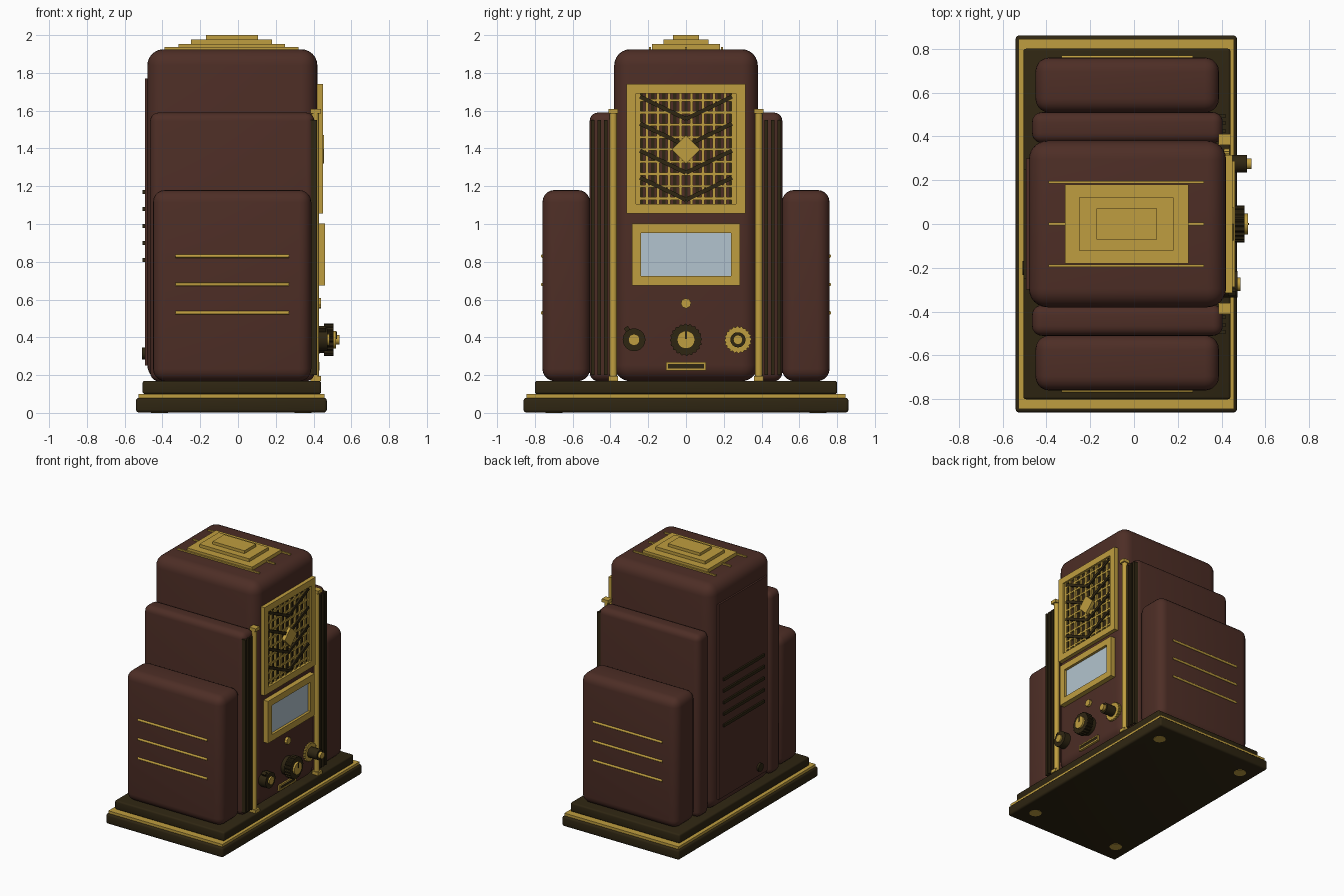
import bpy, bmesh, math
from mathutils import Matrix, Vector

if "Cube" in bpy.data.objects:
    bpy.data.objects.remove(bpy.data.objects["Cube"])


def colour(name, rgb):
    m = bpy.data.materials.new(name)
    m.diffuse_color = (*rgb, 1)
    m.use_nodes = True
    m.node_tree.nodes["Principled BSDF"].inputs["Base Color"].default_value = m.diffuse_color
    return m


WOOD = colour("brown wood", (0.075, 0.027, 0.019))
GOLD = colour("brass", (0.52, 0.34, 0.05))
DARK = colour("dark trim", (0.028, 0.019, 0.006))
GLASS = colour("pale glass", (0.45, 0.55, 0.62))


def finish(bm, name, mat, smooth=False):
    bmesh.ops.recalc_face_normals(bm, faces=bm.faces)
    me = bpy.data.meshes.new(name)
    bm.to_mesh(me)
    bm.free()
    me.materials.append(mat)
    ob = bpy.data.objects.new(name, me)
    bpy.context.collection.objects.link(ob)
    if smooth:
        bpy.context.view_layer.objects.active = ob
        ob.select_set(True)
        bpy.ops.object.shade_smooth_by_angle(angle=math.radians(35))
        ob.select_set(False)
    return ob


def add_box(bm, x, y, z, turn=0):
    # box from ranges, optionally turned about the x axis
    c = Vector(((x[0] + x[1]) / 2, (y[0] + y[1]) / 2, (z[0] + z[1]) / 2))
    s = Matrix.Diagonal((x[1] - x[0], y[1] - y[0], z[1] - z[0], 1))
    m = Matrix.Translation(c) @ Matrix.Rotation(turn, 4, 'X') @ s
    bmesh.ops.create_cube(bm, size=1, matrix=m)


def box(name, mat, x, y, z, bevel=0, seg=5, turn=0):
    bm = bmesh.new()
    add_box(bm, x, y, z, turn)
    if bevel:
        bmesh.ops.bevel(bm, geom=bm.edges[:], offset=bevel, segments=seg,
                        profile=0.5, affect='EDGES')
    return finish(bm, name, mat, bevel > 0)


def boxes(name, mat, items):
    bm = bmesh.new()
    for it in items:
        add_box(bm, *it)
    return finish(bm, name, mat)


def frame(name, mat, x, y, z, w):
    return boxes(name, mat, [
        (x, y, (z[1] - w, z[1])), (x, y, (z[0], z[0] + w)),
        (x, (y[0], y[0] + w), (z[0] + w, z[1] - w)),
        (x, (y[1] - w, y[1]), (z[0] + w, z[1] - w))])


def rod(name, mat, a, b, r, sides=24):
    a, b = Vector(a), Vector(b)
    bm = bmesh.new()
    m = Matrix.Translation((a + b) / 2) @ (b - a).to_track_quat('Z', 'Y').to_matrix().to_4x4()
    bmesh.ops.create_cone(bm, cap_ends=True, segments=sides, radius1=r, radius2=r,
                          depth=(b - a).length, matrix=m)
    return finish(bm, name, mat, True)


def fluted(name, mat, x, y, z, r, teeth=20):
    # disc with ribbed rim, axis along x
    bm = bmesh.new()
    ring = []
    for i in range(teeth * 4):
        t = 2 * math.pi * i / (teeth * 4)
        q = r if i % 4 < 2 else r * 0.92
        ring.append(bm.verts.new((x[0], y + q * math.cos(t), z + q * math.sin(t))))
    f = bm.faces.new(ring)
    ext = bmesh.ops.extrude_face_region(bm, geom=[f], use_keep_orig=True)
    vs = [v for v in ext['geom'] if isinstance(v, bmesh.types.BMVert)]
    bmesh.ops.translate(bm, verts=vs, vec=(x[1] - x[0], 0, 0))
    return finish(bm, name, mat)


# plinth
box("base_slab", DARK, (-0.54, 0.47), (-0.86, 0.86), (0.002, 0.08), 0.015, 3)
box("base_trim", GOLD, (-0.527, 0.457), (-0.845, 0.845), (0.078, 0.1))
box("upper_plinth", DARK, (-0.505, 0.44), (-0.8, 0.8), (0.1, 0.17), 0.012, 3)
for x in (-0.415, 0.345):
    for y in (-0.7, 0.7):
        rod("foot_pad", GOLD, (x, y, 0), (x, y, 0.02), 0.045)

# stepped cabinet
box("cabinet_core", WOOD, (-0.48, 0.42), (-0.38, 0.38), (0.168, 1.925), 0.085, 6)
for s in (-1, 1):
    def yr(a, b):
        return tuple(sorted((s * a, s * b)))
    box("shoulder", WOOD, (-0.465, 0.405), yr(0.37, 0.51), (0.168, 1.59), 0.045)
    box("side_wing", WOOD, (-0.45, 0.388), yr(0.508, 0.76), (0.168, 1.18), 0.065)
    boxes("shoulder_flutes", DARK,
          [((0.37, 0.418), yr(c - 0.009, c + 0.009), (0.2, 1.55)) for c in (0.425, 0.46, 0.493)])
    # brass columns
    rod("column", GOLD, (0.41, s * 0.385, 0.18), (0.41, s * 0.385, 1.59), 0.02)
    box("column_cap", GOLD, (0.385, 0.44), yr(0.36, 0.41), (1.585, 1.61))
    box("column_foot", GOLD, (0.385, 0.44), yr(0.36, 0.41), (0.17, 0.195))
    for z in (0.53, 0.68, 0.83):
        rod("side_strip", GOLD, (-0.33, s * 0.76, z), (0.27, s * 0.76, z), 0.009, 12)

# stepped crown
for i, (x0, x1, h) in enumerate([(-0.315, 0.248, 0.18), (-0.25, 0.18, 0.12), (-0.17, 0.105, 0.07)]):
    box("crown_step", GOLD, (x0, x1), (-h, h), (1.92 if i == 0 else 1.928 + 0.025 * i, 1.953 + 0.0235 * i))
boxes("crown_strips", GOLD,
      [((-0.39, 0.32), (y - 0.006, y + 0.006), (1.915, 1.936)) for y in (-0.19, 0, 0.19)])

# speaker grille
frame("grille_frame", GOLD, (0.415, 0.45), (-0.315, 0.315), (1.055, 1.742), 0.05)
box("grille_back", WOOD, (0.41, 0.422), (-0.27, 0.27), (1.1, 1.7))
boxes("grille_slats", DARK, [((0.42, 0.428), (i * 0.059 - 0.009, i * 0.059 + 0.009), (1.105, 1.692))
                             for i in range(-4, 5)])
boxes("grille_bars", GOLD,
      [((0.42, 0.436), (s * (0.03 + 0.059 * i) - 0.008, s * (0.03 + 0.059 * i) + 0.008), (1.105, 1.692))
       for i in range(4) for s in (-1, 1)]
      + [((0.42, 0.436), (-0.265, 0.265), (z / 1000 - 0.007, z / 1000 + 0.007))
         for z in range(1135, 1690, 65)]
      + [((0.42, 0.436), (s * 0.254 - 0.013, s * 0.254 + 0.013), (1.105, 1.692)) for s in (-1, 1)])
boxes("grille_chevrons", DARK,
      [((0.424, 0.443), (s * 0.122 - 0.135, s * 0.122 + 0.135), (z - 0.011, z + 0.011), s * 0.45)
       for z in (1.615, 1.473, 1.33, 1.187) for s in (-1, 1)])
box("grille_diamond", GOLD, (0.425, 0.456), (-0.053, 0.053), (1.342, 1.448), turn=math.pi / 4)

# tuning dial
frame("dial_frame", GOLD, (0.415, 0.46), (-0.287, 0.287), (0.675, 1.003), 0.05)
box("dial_glass", GLASS, (0.41, 0.44), (-0.24, 0.24), (0.72, 0.96))

# pilot lamp and maker plate
fluted("pilot_lamp", GOLD, (0.41, 0.44), 0, 0.58, 0.027, 8)
frame("plate_frame", GOLD, (0.41, 0.432), (-0.105, 0.105), (0.225, 0.27), 0.01)
box("plate_inset", DARK, (0.41, 0.427), (-0.097, 0.097), (0.233, 0.262))

# main knob
Z = 0.387
rod("main_knob_skirt", DARK, (0.41, 0, Z), (0.46, 0, Z), 0.07, 40)
fluted("main_knob", DARK, (0.455, 0.505), 0, Z, 0.085)
rod("main_knob_cap", GOLD, (0.5, 0, Z), (0.52, 0, Z), 0.047, 32)
box("main_knob_mark", DARK, (0.515, 0.524), (-0.004, 0.004), (Z + 0.005, Z + 0.045))

# selector knob with pointer
rod("selector_knob", DARK, (0.41, -0.275, Z), (0.473, -0.275, Z), 0.06, 32)
box("selector_pointer", DARK, (0.43, 0.465), (-0.32, -0.295), (Z + 0.03, Z + 0.07), turn=0.6)
rod("selector_cap", GOLD, (0.47, -0.275, Z), (0.485, -0.275, Z), 0.03)

# volume knob on a brass disc
fluted("volume_disc", GOLD, (0.41, 0.435), 0.275, Z, 0.072)
rod("volume_knob", DARK, (0.43, 0.275, Z), (0.515, 0.275, Z), 0.04, 32)
rod("volume_cap", GOLD, (0.51, 0.275, Z), (0.537, 0.275, Z), 0.025)

# rear panel, louvres and cable socket
box("rear_panel", WOOD, (-0.493, -0.47), (-0.3, 0.3), (0.25, 1.77))
boxes("rear_louvres", DARK, [((-0.505, -0.485), (-0.25, 0.25), (z - 0.011, z + 0.011))
                             for z in (0.81, 0.9, 0.99, 1.08, 1.17)])
rod("cable_socket", DARK, (-0.508, -0.2, 0.315), (-0.47, -0.2, 0.315), 0.032)
